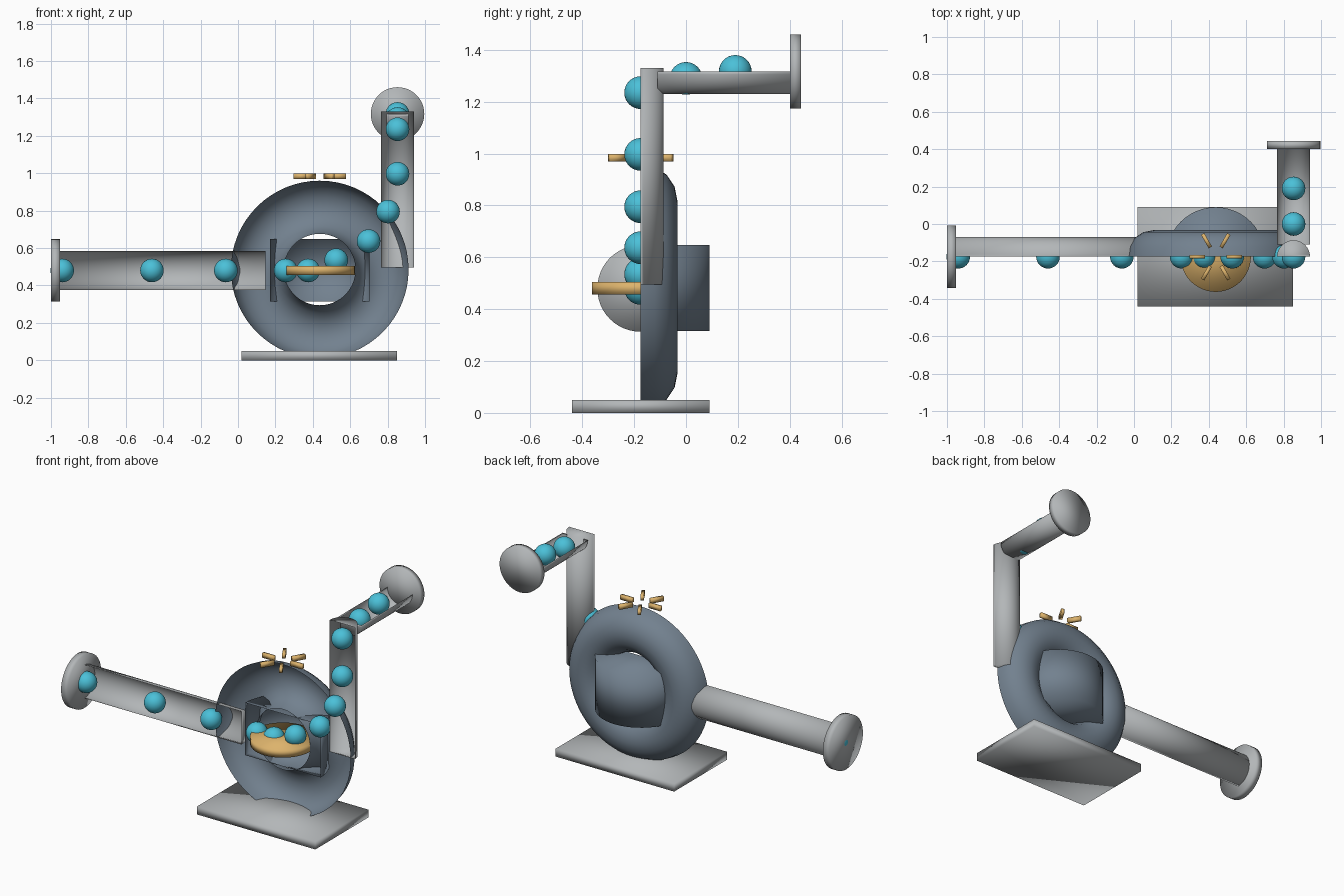
import bpy, bmesh, math
from mathutils import Vector, Matrix

cube = bpy.data.objects.get("Cube")
if cube:
    bpy.data.objects.remove(cube, do_unlink=True)


def material(name, rgb, rough=0.5):
    m = bpy.data.materials.new(name)
    m.use_nodes = True
    m.diffuse_color = (*rgb, 1)
    bsdf = m.node_tree.nodes["Principled BSDF"]
    bsdf.inputs["Base Color"].default_value = (*rgb, 1)
    bsdf.inputs["Roughness"].default_value = rough
    return m


GREY = material("light grey metal", (0.45, 0.47, 0.48))
SLATE = material("slate casing", (0.17, 0.22, 0.275))
BLUE = material("water blue", (0.07, 0.53, 0.69))
GOLD = material("warm gold", (0.72, 0.45, 0.15))

CUT_Y = -0.175           # plane of the cutaway
HUB = Vector((0.437, CUT_Y, 0.485))
PIPE_X = 0.853           # outlet centre line
OUT_Z = 1.317


def finish(bm, name, mat):
    for f in bm.faces:
        f.smooth = True
    me = bpy.data.meshes.new(name)
    bm.to_mesh(me)
    bm.free()
    me.materials.append(mat)
    ob = bpy.data.objects.new(name, me)
    bpy.context.collection.objects.link(ob)
    return ob


def cylinder(name, start, end, radius, mat, cut=None):
    """Capped cylinder between two points; cut removes the half on that side."""
    a, b = Vector(start), Vector(end)
    axis = b - a
    bm = bmesh.new()
    turn = Vector((0, 0, 1)).rotation_difference(axis).to_matrix().to_4x4()
    bmesh.ops.create_cone(bm, cap_ends=True, segments=48, radius1=radius,
                          radius2=radius, depth=axis.length,
                          matrix=Matrix.Translation((a + b) / 2) @ turn)
    if cut:
        bmesh.ops.bisect_plane(bm, geom=bm.verts[:] + bm.edges[:] + bm.faces[:],
                               plane_co=a, plane_no=Vector(cut), clear_outer=True)
    return finish(bm, name, mat)


def box(name, size, matrix, mat):
    bm = bmesh.new()
    bmesh.ops.create_cube(bm, size=1, matrix=matrix @ Matrix.Diagonal((*size, 1)))
    return finish(bm, name, mat)


# Base plate
box("base_plate", (0.83, 0.53, 0.05), Matrix.Translation((0.435, -0.175, 0.025)), GREY)

# Ring casing: half tube swept around the hub, open to the front
bm = bmesh.new()
ring, tube, steps = 0.333, 0.142, 8
arc = [bm.verts.new(HUB + Vector((ring + tube * math.cos(math.pi * i / steps),
                                  tube * math.sin(math.pi * i / steps), 0)))
       for i in range(steps + 1)]
edges = [bm.edges.new(pair) for pair in zip(arc, arc[1:])]
bmesh.ops.spin(bm, geom=arc + edges, cent=HUB, axis=(0, 1, 0),
               angle=math.tau, steps=64, use_merge=True)
bmesh.ops.remove_doubles(bm, verts=bm.verts[:], dist=0.0001)
bmesh.ops.recalc_face_normals(bm, faces=bm.faces[:])
# The rearmost faces must point backwards
rear = max(bm.faces, key=lambda f: f.calc_center_median().y)
if rear.normal.y < 0:
    bmesh.ops.reverse_faces(bm, faces=bm.faces[:])
finish(bm, "ring_casing", SLATE)

# Centre drum and rotor disc
FRONT, TOP = (0, -1, 0), (0, 0, 1)
cylinder("rotor_chamber", (HUB.x, CUT_Y, 0.315), (HUB.x, CUT_Y, 0.647), 0.265, SLATE, FRONT)
cylinder("rotor_disc", (HUB.x, CUT_Y, 0.457), (HUB.x, CUT_Y, 0.505), 0.188, GOLD)

# Inlet and outlet pipes, cut lengthwise
cylinder("inlet_pipe", (-0.97, CUT_Y, 0.48), (0.147, CUT_Y, 0.48), 0.105, GREY, FRONT)
cylinder("riser_pipe", (PIPE_X, CUT_Y, 0.495), (PIPE_X, CUT_Y, 1.33), 0.088, GREY, FRONT)
cylinder("outlet_pipe", (PIPE_X, -0.11, OUT_Z), (PIPE_X, 0.42, OUT_Z), 0.088, GREY, TOP)

# Flanges
cylinder("inlet_flange", (-1.0, CUT_Y, 0.48), (-0.953, CUT_Y, 0.48), 0.167, GREY)
cylinder("outlet_flange", (PIPE_X, 0.402, OUT_Z), (PIPE_X, 0.443, OUT_Z), 0.143, GREY)

# Balls following the flow path
path = [(-0.94, CUT_Y, 0.48), (-0.46, CUT_Y, 0.48), (-0.065, CUT_Y, 0.48),
        (0.255, CUT_Y, 0.48), (0.375, CUT_Y, 0.48), (0.525, CUT_Y, 0.535),
        (0.698, CUT_Y, 0.637), (0.802, CUT_Y, 0.795), (PIPE_X, CUT_Y, 0.997),
        (PIPE_X, CUT_Y, 1.235), (PIPE_X, 0, 1.29), (PIPE_X, 0.19, 1.317)]
for i, p in enumerate(path):
    bm = bmesh.new()
    bmesh.ops.create_uvsphere(bm, u_segments=32, v_segments=16, radius=0.063,
                              matrix=Matrix.Translation(p))
    finish(bm, f"flow_ball_{i + 1}", BLUE)

# Radial marks above the casing
for i in range(6):
    place = (Matrix.Translation((HUB.x, CUT_Y, 0.984))
             @ Matrix.Rotation(math.tau * i / 6, 4, "Z")
             @ Matrix.Translation((0.099, 0, 0)))
    box(f"radial_mark_{i + 1}", (0.083, 0.02, 0.028), place, GOLD)
